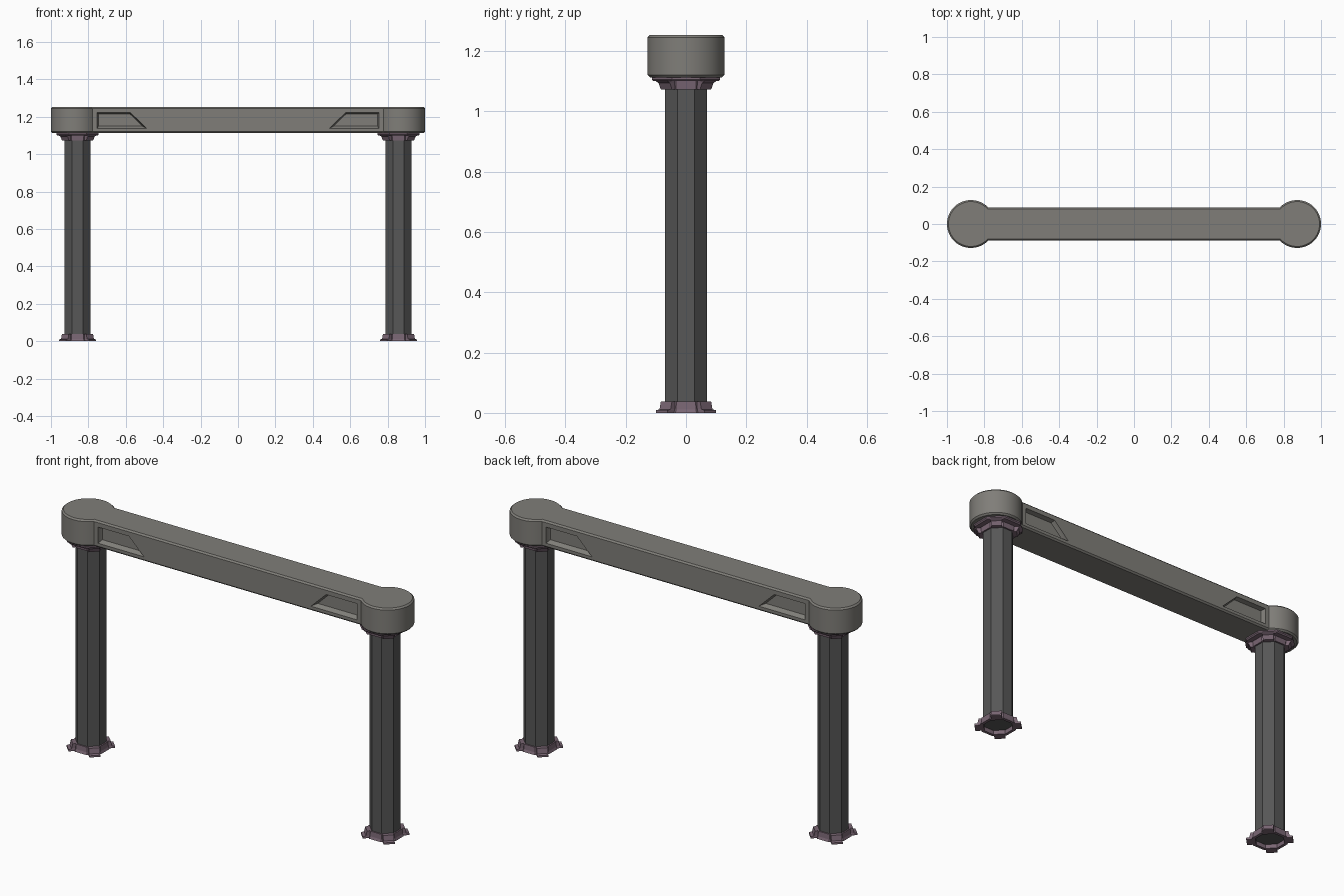
import bpy, bmesh, math
from mathutils import Matrix, Vector

if "Cube" in bpy.data.objects:
    bpy.data.objects.remove(bpy.data.objects["Cube"])


def material(name, rgb):
    m = bpy.data.materials.new(name)
    m.diffuse_color = (*rgb, 1)
    m.use_nodes = True
    m.node_tree.nodes["Principled BSDF"].inputs["Base Color"].default_value = m.diffuse_color
    return m


STONE = material("warm grey", (0.215, 0.208, 0.190))
DARK = material("dark grey", (0.095, 0.095, 0.095))
MAUVE = material("dusty mauve", (0.195, 0.135, 0.175))


def make(name, bm, mat):
    bmesh.ops.recalc_face_normals(bm, faces=bm.faces)
    me = bpy.data.meshes.new(name)
    bm.to_mesh(me)
    bm.free()
    me.materials.append(mat)
    ob = bpy.data.objects.new(name, me)
    bpy.context.collection.objects.link(ob)
    return ob


def loft(bm, rings, cap=True, closed=False):
    """Skin a list of equal-length point rings."""
    vs = [[bm.verts.new(p) for p in r] for r in rings]
    pairs = list(zip(vs, vs[1:])) + ([(vs[-1], vs[0])] if closed else [])
    n = len(vs[0])
    for a, b in pairs:
        for i in range(n):
            j = (i + 1) % n
            bm.faces.new((a[i], a[j], b[j], b[i]))
    if cap and not closed:
        bm.faces.new(vs[0])
        bm.faces.new(vs[-1])


def octagon(cx, apothem, z):
    r = apothem / math.cos(math.pi / 8)
    return [(cx + r * math.cos(math.pi / 4 * (i + .5)),
             r * math.sin(math.pi / 4 * (i + .5)), z) for i in range(8)]


# beam with round ends
CX, R, HALF, LOW, TOP = 0.872, 0.128, 0.088, 1.113, 1.253
a0 = math.pi - math.asin(HALF / R)
N = 40
right = [(CX + R * math.cos(-a0 + 2 * a0 * i / N), R * math.sin(-a0 + 2 * a0 * i / N))
         for i in range(N + 1)]
outline = right + [(-x, -y) for x, y in right]
bm = bmesh.new()
loft(bm, [[(x, y, z) for x, y in outline] for z in (LOW, TOP)])
beam = make("beam", bm, STONE)
bev = beam.modifiers.new("edge chamfer", 'BEVEL')
bev.width = 0.008
bev.segments = 1
bev.limit_method = 'ANGLE'
bev.angle_limit = math.radians(60)

# slanted pockets cut near each end, front and back
outer = [(.755, 1.137), (.755, 1.222), (.575, 1.222), (.487, 1.137)]
inner = [(.745, 1.150), (.745, 1.215), (.578, 1.215), (.511, 1.150)]
bm = bmesh.new()
for sx in (-1, 1):
    for sy in (-1, 1):
        loft(bm, [[(sx * x, sy * y, z) for x, z in pts]
                  for pts, y in ((outer, HALF + .02), (outer, HALF - .001), (inner, HALF - .022))])
cutter = make("pocket_cutter", bm, STONE)
cutter.hide_render = True
cut = beam.modifiers.new("pockets", 'BOOLEAN')
cut.object = cutter
cut.solver = 'EXACT'
bpy.context.view_layer.objects.active = beam
beam.select_set(True)
for m in list(beam.modifiers):
    bpy.ops.object.modifier_apply(modifier=m.name)
bpy.data.objects.remove(cutter)
bpy.ops.object.shade_smooth_by_angle(angle=math.radians(30))


def lugs(bm, cx, sections):
    """Four diagonal lugs; sections = (z, inner radius, outer radius, half width)."""
    for k in range(4):
        rot = Matrix.Rotation(math.pi / 4 + k * math.pi / 2, 3, 'Z')
        loft(bm, [[rot @ Vector(p) + Vector((cx, 0, 0)) for p in
                   ((ri, -w, z), (ro, -w, z), (ro, w, z), (ri, w, z))]
                  for z, ri, ro, w in sections])


# columns with foot and head collars
for side, sx in (("left", -1), ("right", 1)):
    cx = sx * 0.858
    bm = bmesh.new()
    loft(bm, [octagon(cx, .07, .022), octagon(cx, .07, LOW)])
    make(side + "_column", bm, DARK)

    bm = bmesh.new()
    loft(bm, [octagon(cx, a, z) for a, z in
              ((.069, 0), (.084, 0), (.079, .012), (.077, .038), (.069, .038))], closed=True)
    lugs(bm, cx, [(0, .068, .113, .027), (.009, .068, .113, .027),
                  (.012, .068, .098, .026), (.038, .068, .092, .026)])
    make(side + "_foot_collar", bm, MAUVE)

    bm = bmesh.new()
    loft(bm, [octagon(cx, a, z) for a, z in
              ((.069, 1.073), (.078, 1.073), (.081, 1.10), (.069, 1.10))], closed=True)
    lugs(bm, cx, [(1.073, .068, .092, .026), (1.094, .068, .102, .027),
                  (1.102, .068, .118, .028)])
    make(side + "_head_collar", bm, MAUVE)

    bm = bmesh.new()
    loft(bm, [octagon(cx, .108, 1.100), octagon(cx, .113, 1.106), octagon(cx, .113, LOW + .001)])
    make(side + "_head_plate", bm, MAUVE)
